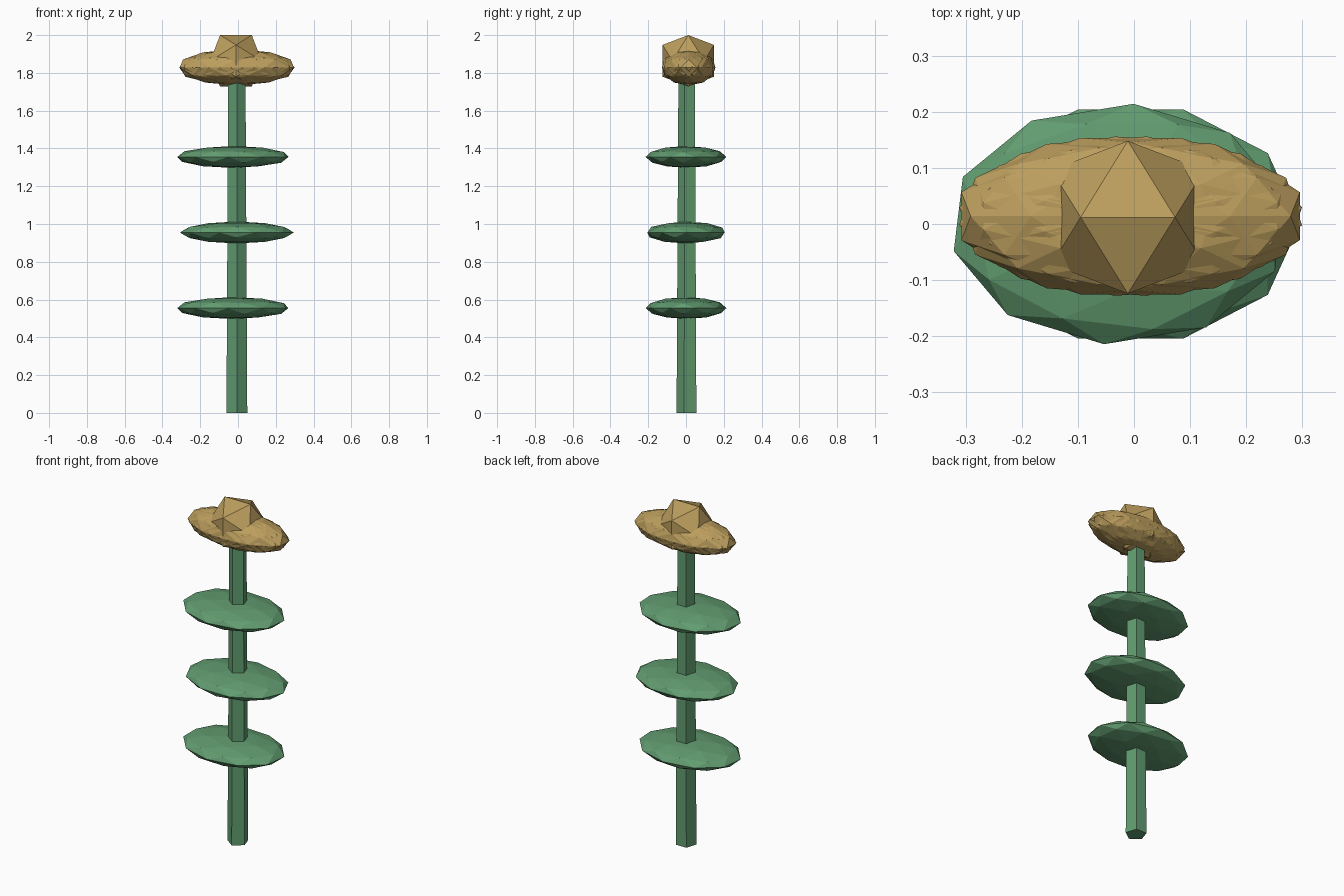
import bpy, math
from mathutils import Matrix, Vector

if "Cube" in bpy.data.objects:
    bpy.data.objects.remove(bpy.data.objects["Cube"])


def material(name, rgb):
    m = bpy.data.materials.new(name)
    m.diffuse_color = (*rgb, 1)
    m.use_nodes = True
    m.node_tree.nodes["Principled BSDF"].inputs["Base Color"].default_value = m.diffuse_color
    return m


green = material("leaf_green", (0.12, 0.33, 0.16))
gold = material("petal_gold", (0.50, 0.34, 0.11))


def blob(name, loc, scale, mat, sub=2, spin=0.0, tilt=0.0):
    """Faceted ball, turned first and squashed afterwards."""
    bpy.ops.mesh.primitive_ico_sphere_add(subdivisions=sub, radius=1)
    ob = bpy.context.object
    ob.name = name
    turn = Matrix.Rotation(math.radians(tilt), 4, 'Y') @ Matrix.Rotation(math.radians(spin), 4, 'Z')
    ob.data.transform(Matrix.Translation(loc) @ Matrix.Diagonal((*scale, 1)) @ turn)
    ob.data.materials.append(mat)
    return ob


CX, CY = -0.006, 0.008

# Five-sided tapering stem with an edge to the front
bpy.ops.mesh.primitive_cone_add(vertices=5, radius1=0.058, radius2=0.048, depth=1.8)
stem = bpy.context.object
stem.name = "stem"
stem.data.transform(Matrix.Translation((CX, CY, 0.9)) @ Matrix.Rotation(math.pi, 4, 'Z'))
stem.data.materials.append(green)

# Three flat leaf discs
for i, (x, spin) in enumerate([(-0.027, -5), (CX, 18), (-0.027, -5)]):
    blob(f"leaf_{i + 1}", (x, 0, 0.555 + 0.4 * i), (0.302, 0.215, 0.058), green, spin=spin)

# Ring of overlapping petals, each turned a step further
for i in range(8):
    a = math.radians(45 * i)
    blob(f"petal_{i + 1}", (CX + 0.024 * math.cos(a), 0.014 + 0.008 * math.sin(a), 1.829),
         (0.292, 0.138, 0.094), gold, spin=45 * i)

# Flower centre: icosahedron resting with one edge (along x) on top
centre = blob("flower_centre", (0, 0, 0), (0.16, 0.16, 0.16), gold, sub=1)
pts = [v.co.copy() for v in centre.data.vertices]
e = centre.data.edges[0]
p, q = pts[e.vertices[0]], pts[e.vertices[1]]
up, along = (p + q).normalized(), (p - q).normalized()
basis = Matrix((along, up.cross(along), up)).to_4x4()
centre.data.transform(Matrix.Translation((-0.011, 0.012, 1.864)) @ basis)
